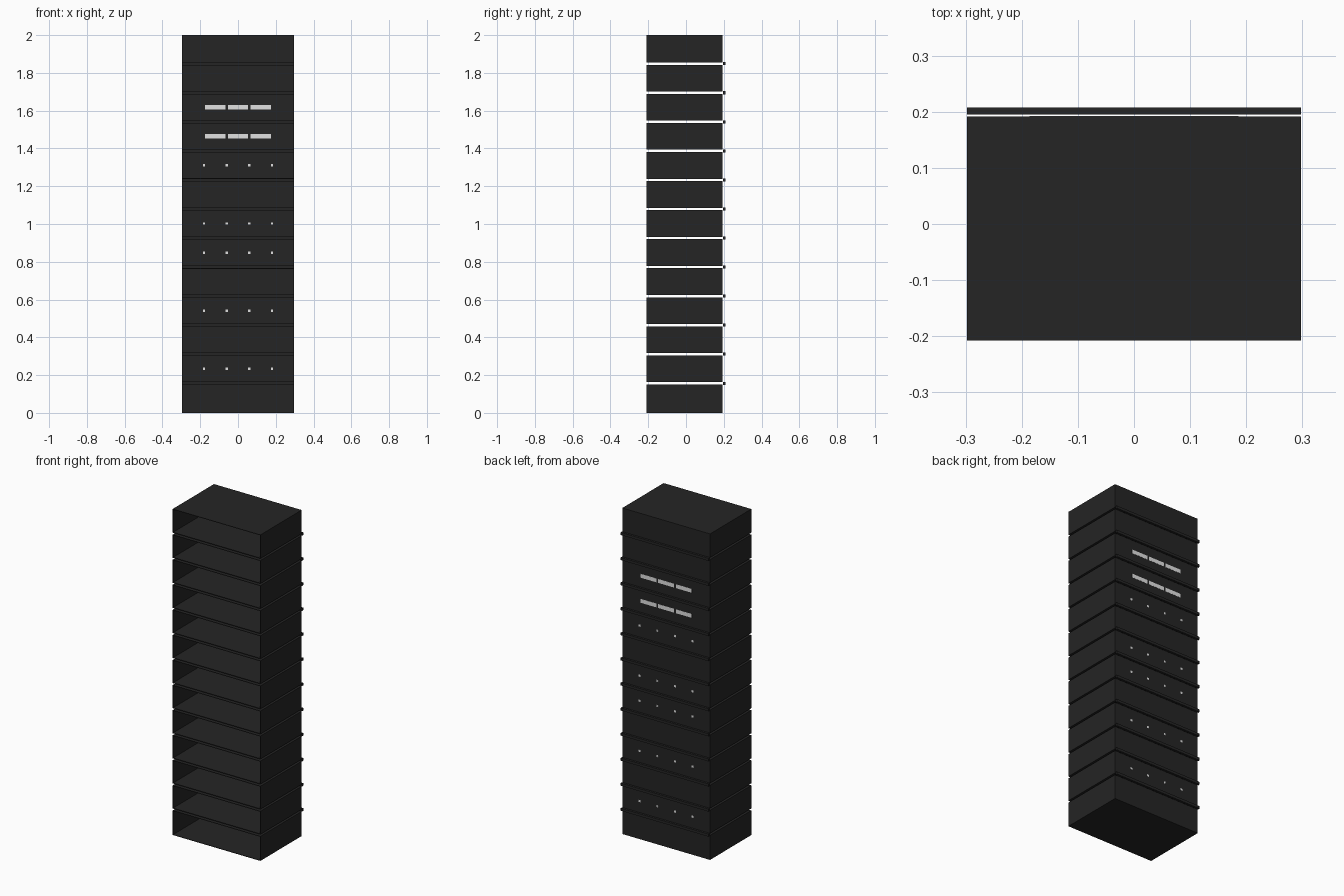
import bpy
import bmesh

old = bpy.data.objects.get("Cube")
if old:
    bpy.data.objects.remove(old, do_unlink=True)


def make_material(name, rgb):
    mat = bpy.data.materials.new(name)
    mat.use_nodes = True
    colour = (*rgb, 1.0)
    mat.diffuse_color = colour
    mat.node_tree.nodes["Principled BSDF"].inputs["Base Color"].default_value = colour
    return mat


charcoal = make_material("charcoal", (0.018, 0.018, 0.018))
pale_grey = make_material("pale grey", (0.75, 0.75, 0.75))


def box(name, low, high, mat, open_front=False):
    """Axis-aligned box between two corners, optionally without its -y face."""
    bm = bmesh.new()
    bmesh.ops.create_cube(bm, size=1)
    for v in bm.verts:
        v.co = [h if c > 0 else l for c, l, h in zip(v.co, low, high)]
    bm.normal_update()
    if open_front:
        front = [f for f in bm.faces if f.normal.y < -0.9]
        bmesh.ops.delete(bm, geom=front, context="FACES")
    mesh = bpy.data.meshes.new(name)
    bm.to_mesh(mesh)
    bm.free()
    mesh.materials.append(mat)
    obj = bpy.data.objects.new(name, mesh)
    bpy.context.collection.objects.link(obj)
    return obj


FLOORS = 13
PITCH = 0.1538
GAP = 0.012
HALF_W = 0.2975
FRONT, BACK, RAIL_BACK = -0.208, 0.192, 0.208
FIRST = 0.009
STRIP_FLOORS = (9, 10)
DOT_FLOORS = (1, 3, 5, 6, 8)


def window(name, x, z, width, height):
    """Thin pane showing on both sides of the back wall."""
    box(name, (x - width / 2, BACK - 0.0045, z - height / 2),
        (x + width / 2, BACK + 0.0008, z + height / 2), pale_grey)


for i in range(FLOORS):
    bottom = FIRST + i * PITCH
    top = bottom + PITCH - GAP
    mid = (bottom + top) / 2
    # The end storeys reach the ground and the full height
    low = 0.0 if i == 0 else bottom
    high = 2.0 if i == FLOORS - 1 else top

    # Storey shell, open at the front
    shell = box(f"storey_{i + 1}", (-HALF_W, FRONT, low),
                (HALF_W, BACK, high), charcoal, open_front=True)
    solid = shell.modifiers.new("wall_thickness", "SOLIDIFY")
    solid.thickness = 0.003
    solid.offset = -1
    solid.use_even_offset = True

    # Rail behind each gap
    if i < FLOORS - 1:
        z = top + GAP / 2
        box(f"rail_{i + 1}", (-HALF_W, BACK + 0.003, z - 0.008),
            (HALF_W, RAIL_BACK, z + 0.008), charcoal)

    # Window strips and small square windows
    if i in STRIP_FLOORS:
        for n in (-1, 0, 1):
            window(f"window_strip_{i + 1}_{n + 2}", n * 0.12, mid, 0.108, 0.024)
    if i in DOT_FLOORS:
        for n in range(4):
            window(f"small_window_{i + 1}_{n + 1}", (n - 1.5) * 0.12, mid, 0.013, 0.013)
